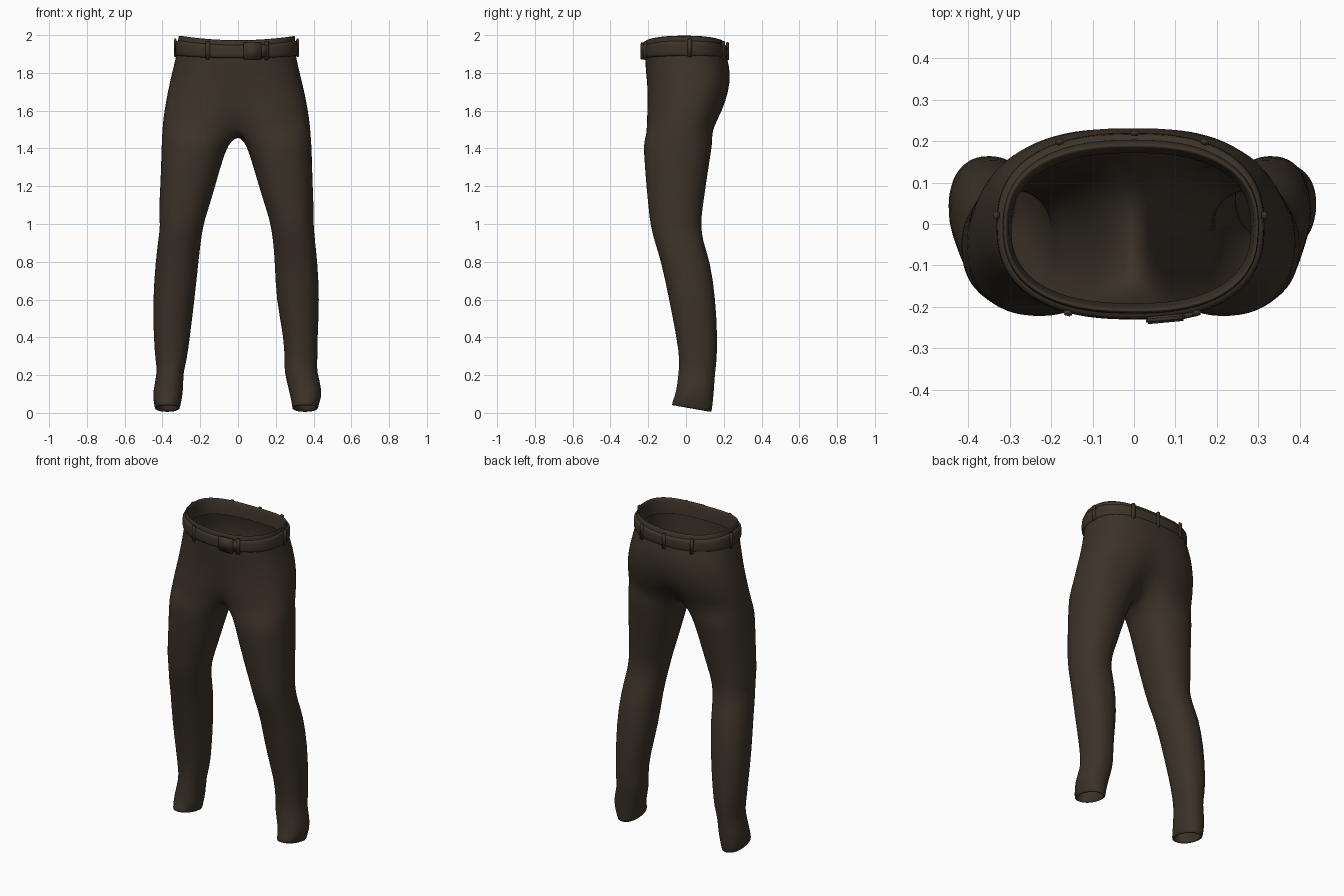
import bpy, bmesh, math
from mathutils import Vector, Matrix

if "Cube" in bpy.data.objects:
    bpy.data.objects.remove(bpy.data.objects["Cube"])

cloth = bpy.data.materials.new("dark brown cloth")
cloth.diffuse_color = (0.045, 0.033, 0.021, 1)
cloth.use_nodes = True
cloth.node_tree.nodes["Principled BSDF"].inputs["Base Color"].default_value = cloth.diffuse_color

# z, left half width, right half width, front y, back y, centre pinch
HIPS = [
    (1.90, .297, .283, -.192, .172, 0), (1.985, .303, .290, -.200, .180, 0),
    (2.003, .312, .300, -.210, .190, 0), (1.985, .317, .303, -.217, .200, 0),
    (1.94, .320, .303, -.218, .207, 0), (1.89, .327, .306, -.217, .217, 0),
    (1.80, .350, .327, -.212, .237, 0), (1.70, .372, .352, -.207, .232, .03),
    (1.60, .390, .371, -.215, .202, .10), (1.52, .400, .382, -.221, .162, .33)]
# z, left outer, left inner, right outer, right inner, front y, back y
LEGS = [
    (1.44, .404, .033, .388, .030, -.224, .142), (1.39, .406, .068, .391, .056, -.225, .134),
    (1.20, .411, .120, .396, .110, -.211, .105), (1.06, .421, .163, .402, .155, -.196, .085),
    (1.00, .411, .182, .400, .172, -.190, .080), (.91, .423, .197, .408, .186, -.168, .088),
    (.80, .437, .209, .421, .195, -.131, .130), (.60, .451, .230, .432, .201, -.090, .157),
    (.40, .447, .255, .421, .243, -.050, .167), (.27, .437, .272, .421, .247, -.033, .163),
    (.22, .426, .290, .416, .244, -.040, .154), (.11, .452, .290, .450, .272, -.050, .148),
    (.04, .446, .302, .430, .285, -.070, .140), (.00, .440, .309, .423, .287, -.078, .137)]
OUT, INN = 24, 6      # segments on the outer arc and on the inner thigh


def spow(v, n):
    return math.copysign(abs(v) ** (2 / n), v)


def dip(x, z):
    """Waistline sits lower in the middle."""
    return z - .024 * max(0, 1 - (x / .31) ** 2) * max(0, min(1, (z - 1.82) / .15))


def hip_point(row, s, u, grow=0):
    z, xl, xr, yf, yb, pinch = row
    xo = (xl if s < 0 else xr) + grow
    yc, ry = (yf + yb) / 2, (yb - yf) / 2 + grow
    x = s * xo * spow(max(0, math.cos(u)), 2.45)
    if abs(x) < 1e-4:
        x = 0
    y = yc + ry * spow(math.sin(u), 2.45) * (1 - pinch * math.exp(-(x / .09) ** 2))
    return Vector((x, y, dip(x, z)))


def leg_point(row, s, u, shrink=1.0, lift=0):
    z, lo, li, ro, ri, yf, yb = row
    o, i = (lo, li) if s < 0 else (ro, ri)
    x = s * ((o + i) / 2 + shrink * (o - i) / 2 * spow(math.cos(u), 2.2))
    y = (yf + yb) / 2 + shrink * (yb - yf) / 2 * spow(math.sin(u), 2.2)
    hem = max(0, 1 - z / .12) * .038 * (yb - y) / (yb - yf)
    return Vector((x, y, z + hem + lift))


def finish(bm, name, level=0):
    bmesh.ops.recalc_face_normals(bm, faces=bm.faces)
    me = bpy.data.meshes.new(name)
    bm.to_mesh(me)
    bm.free()
    me.materials.append(cloth)
    ob = bpy.data.objects.new(name, me)
    bpy.context.collection.objects.link(ob)
    for p in me.polygons:
        p.use_smooth = True
    if level:
        ob.modifiers.new("smooth", 'SUBSURF').levels = level
        ob.modifiers["smooth"].render_levels = level
    return ob


def bridge(bm, a, b, closed):
    n = len(a)
    for i in range(n if closed else n - 1):
        j = (i + 1) % n
        bm.faces.new((a[i], a[j], b[j], b[i]))


# Trousers: half hips and one leg for each side, welded on the centre line
bm = bmesh.new()
hip_angles = [math.pi * (i / OUT - .5) for i in range(OUT + 1)]
a0 = math.radians(148)
leg_angles = [-a0 + 2 * a0 * i / OUT for i in range(OUT + 1)]
leg_angles += [a0 + (2 * math.pi - 2 * a0) * k / INN for k in range(1, INN)]
for s in (-1, 1):
    prev = None
    for row in HIPS:
        ring = [bm.verts.new(hip_point(row, s, u)) for u in hip_angles]
        if prev:
            bridge(bm, prev, ring, False)
        prev = ring
    # crotch seam from back to front
    back, front = prev[-1].co.copy(), prev[0].co.copy()
    for k in range(1, INN):
        t = k / INN
        p = back.lerp(front, t)
        p.z -= .058 * math.sin(math.pi * t) ** .7
        prev.append(bm.verts.new(p))
    rings = [(r, 1, 0) for r in LEGS] + [(LEGS[-1], .84, .004), (LEGS[-1], .80, .07)]
    for row, shrink, lift in rings:
        ring = [bm.verts.new(leg_point(row, s, u, shrink, lift)) for u in leg_angles]
        bridge(bm, prev, ring, True)
        prev = ring
bmesh.ops.remove_doubles(bm, verts=bm.verts, dist=.0005)
finish(bm, "trousers", 1)

# Belt: a band swept around the waist
WAIST = HIPS[4]
bm = bmesh.new()
loop = [(1, u) for u in hip_angles] + [(-1, u) for u in reversed(hip_angles[1:-1])]
prev = None
for z, grow in ((1.888, -.004), (1.892, .010), (1.905, .014), (1.955, .013),
                (1.968, .009), (1.972, -.004)):
    row = (z,) + WAIST[1:]
    ring = [bm.verts.new(hip_point(row, s, u, grow)) for s, u in loop]
    if prev:
        bridge(bm, prev, ring, True)
    prev = ring
finish(bm, "belt", 1)


def plate(name, s, u, w, d, h, grow):
    """Small rounded block lying against the belt."""
    row = (1.932,) + WAIST[1:]
    p = hip_point(row, s, u, grow)
    t = hip_point(row, s, u + .02, grow) - hip_point(row, s, u - .02, grow)
    bm = bmesh.new()
    bmesh.ops.create_cube(bm, size=1)
    bmesh.ops.scale(bm, vec=(w, d, h), verts=bm.verts)
    bmesh.ops.bevel(bm, geom=bm.edges[:], offset=d * .25, segments=2, affect='EDGES')
    m = Matrix.Translation(p) @ Matrix.Rotation(math.atan2(t.y, t.x), 4, 'Z')
    bmesh.ops.transform(bm, matrix=m, verts=bm.verts)
    finish(bm, name)


# Belt loops and buckle
for s in (-1, 1):
    for n, deg in enumerate((-66, 4, 62)):
        plate("belt_loop", s, math.radians(deg), .022, .014, .098, .013)
plate("belt_loop", 1, math.radians(89.9), .022, .014, .098, .013)
plate("buckle", 1, math.radians(-80), .095, .018, .09, .014)
plate("belt_tip", 1, math.radians(-70), .05, .012, .066, .014)
